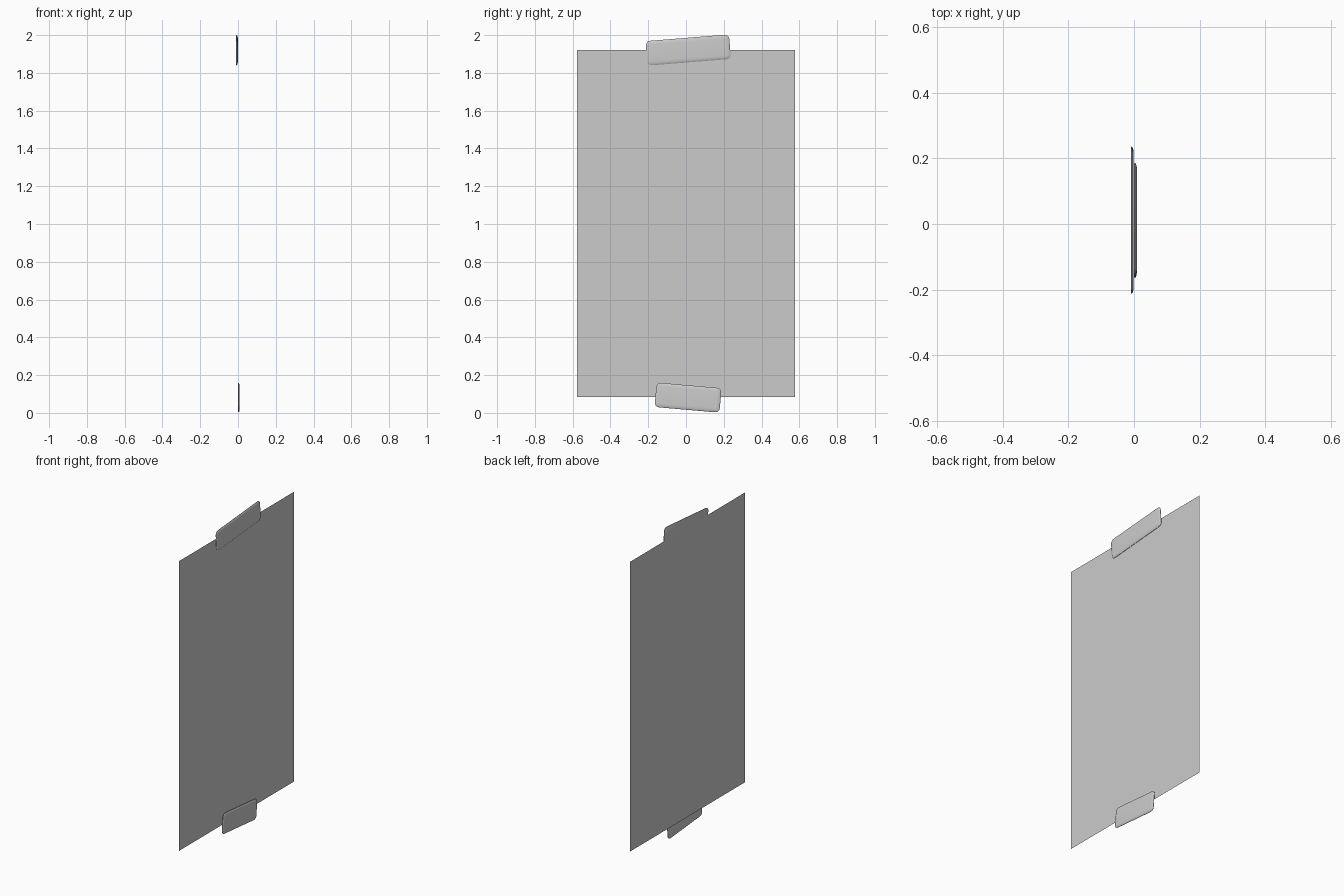
import bpy, bmesh, math
from mathutils import Matrix

if "Cube" in bpy.data.objects:
    bpy.data.objects.remove(bpy.data.objects["Cube"])


def finish(bm, name):
    bmesh.ops.recalc_face_normals(bm, faces=bm.faces)
    me = bpy.data.meshes.new(name)
    bm.to_mesh(me)
    bm.free()
    ob = bpy.data.objects.new(name, me)
    bpy.context.collection.objects.link(ob)
    return ob


def rounded_rect(length, height, radius, steps=5):
    pts = []
    for i, (sy, sz) in enumerate([(1, 1), (-1, 1), (-1, -1), (1, -1)]):
        for k in range(steps + 1):
            a = math.pi / 2 * (i + k / steps)
            pts.append((sy * (length / 2 - radius) + radius * math.cos(a),
                        sz * (height / 2 - radius) + radius * math.sin(a)))
    return pts


def tape(name, x, y, z, length, height, angle, thick=0.0085):
    # stacked outlines give the strip its softly rounded front edge
    bm = bmesh.new()
    rings = []
    for inset, d in [(0.003, 0), (0, 0.15), (0, 0.4), (0.004, 0.68), (0.011, 0.9), (0.019, 1)]:
        outline = rounded_rect(length - 2 * inset, height - 2 * inset, 0.024 - inset)
        rings.append([bm.verts.new((d * thick, p, q)) for p, q in outline])
    n = len(rings[0])
    for a, b in zip(rings, rings[1:]):
        for i in range(n):
            j = (i + 1) % n
            bm.faces.new((a[i], a[j], b[j], b[i]))
    bm.faces.new(rings[0])
    bm.faces.new(rings[-1])
    bm.transform(Matrix.Translation((x, y, z)) @ Matrix.Rotation(math.radians(angle), 4, 'X'))
    ob = finish(bm, name)
    bpy.ops.object.select_all(action='DESELECT')
    ob.select_set(True)
    bpy.context.view_layer.objects.active = ob
    bpy.ops.object.shade_smooth_by_angle(angle=math.radians(40))


# Thin paper sheet, facing +x
bm = bmesh.new()
bm.faces.new([bm.verts.new((-0.0098, y, z)) for y, z in
              [(-0.576, 0.083), (0.576, 0.083), (0.576, 1.921), (-0.576, 1.921)]])
finish(bm, "paper_sheet")

# Tape strips holding the top and bottom edges
tape("top_tape", -0.0094, 0.012, 1.921, 0.443, 0.130, 4.6)
tape("bottom_tape", 0.0005, 0.011, 0.081, 0.345, 0.130, -5.0)
